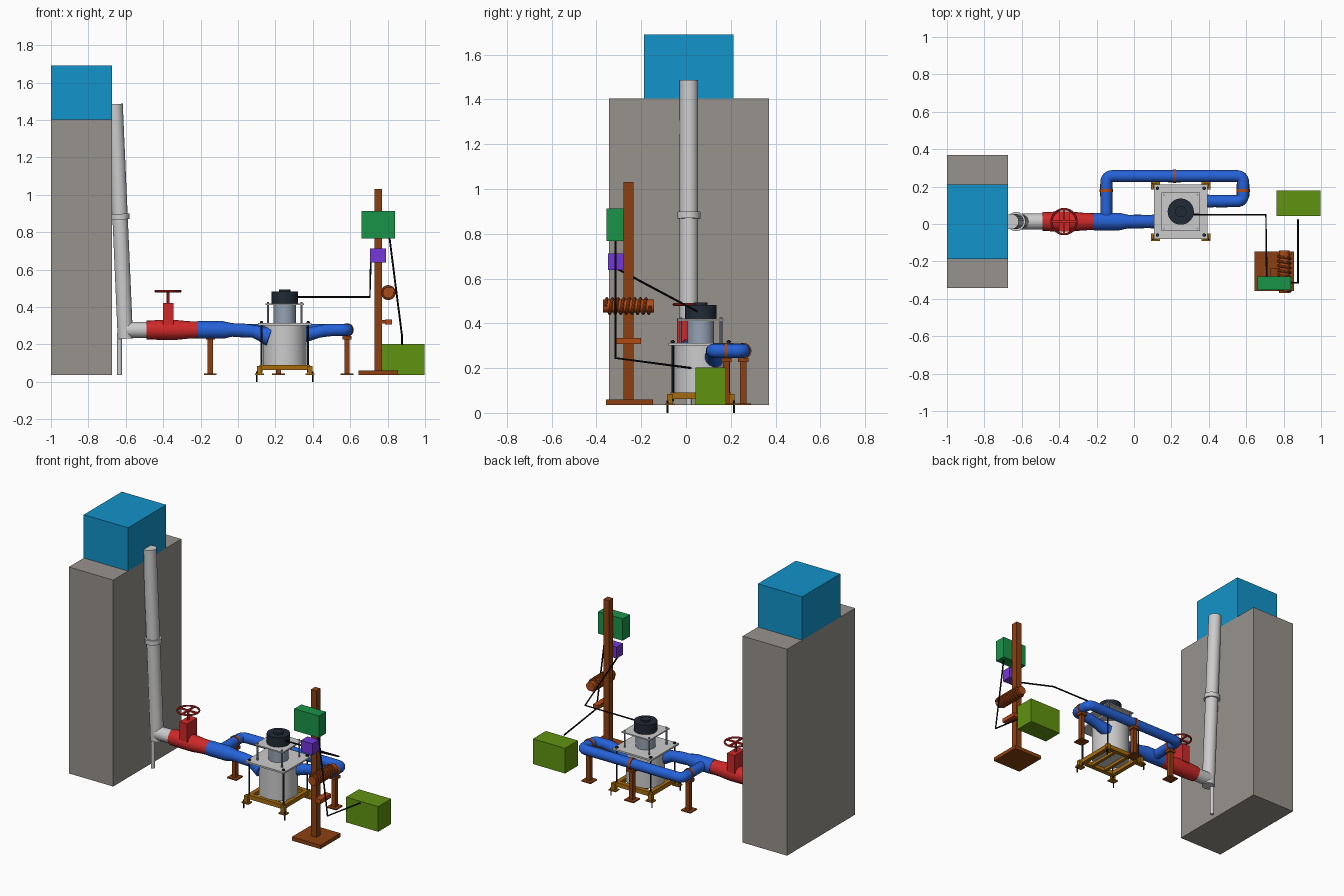
import bpy, math
from mathutils import Vector

if "Cube" in bpy.data.objects:
    bpy.data.objects.remove(bpy.data.objects["Cube"])

mats = {}
def mat(name, rgb):
    m = bpy.data.materials.new(name)
    m.diffuse_color = tuple((c / 255) ** 2.2 for c in rgb) + (1,)
    m.use_nodes = True
    m.node_tree.nodes["Principled BSDF"].inputs["Base Color"].default_value = m.diffuse_color
    mats[name] = m
for n, c in dict(stone=(150, 145, 139), water=(25, 146, 200), red=(205, 45, 45),
                 blue=(42, 98, 215), brown=(139, 66, 24), rust=(175, 76, 28),
                 gold=(165, 108, 22), dark=(38, 46, 56), black=(22, 22, 26),
                 green=(32, 146, 74), purple=(116, 58, 216), olive=(96, 146, 24),
                 pale=(214, 214, 214), neck=(148, 160, 178)).items():
    mat(n, c)

def finish(o, name, m):
    o.name = name
    if m:
        o.data.materials.clear()
        o.data.materials.append(mats[m])
    return o

def box(name, x, y, z, m=None):
    """Box from (min, max) ranges."""
    bpy.ops.mesh.primitive_cube_add(size=1, location=[sum(r) / 2 for r in (x, y, z)])
    o = bpy.context.object
    o.scale = [r[1] - r[0] for r in (x, y, z)]
    bpy.ops.object.transform_apply(location=False, rotation=False)
    return finish(o, name, m)

def rod(name, a, b, r, m=None, sides=32):
    """Cylinder between two points."""
    a, b = Vector(a), Vector(b)
    bpy.ops.mesh.primitive_cylinder_add(vertices=sides, radius=r, depth=(b - a).length,
                                        location=(a + b) / 2)
    o = bpy.context.object
    o.rotation_euler = (b - a).to_track_quat('Z', 'Y').to_euler()
    bpy.ops.object.shade_smooth_by_angle()
    return finish(o, name, m)

def fillet(pts, r, n=6):
    """Round the inner corners of a polyline."""
    pts = [Vector(p) for p in pts]
    out = [pts[0]]
    for p, c, q in zip(pts, pts[1:], pts[2:]):
        s, e = c + (p - c).normalized() * r, c + (q - c).normalized() * r
        for i in range(n + 1):
            t = i / n
            out.append(s * (1 - t) ** 2 + c * 2 * t * (1 - t) + e * t * t)
    return out + [pts[-1]]

def tube(name, pts, r, m=None, radii=None, res=6):
    """Swept round tube, optionally with a radius at each point."""
    cu = bpy.data.curves.new(name, 'CURVE')
    cu.dimensions = '3D'
    cu.bevel_depth, cu.bevel_resolution, cu.use_fill_caps = r, res, True
    sp = cu.splines.new('POLY')
    sp.points.add(len(pts) - 1)
    for i, p in enumerate(pts):
        sp.points[i].co = (*p, 1)
        sp.points[i].radius = radii[i] / r if radii else 1
    o = bpy.data.objects.new(name, cu)
    bpy.context.collection.objects.link(o)
    bpy.ops.object.select_all(action='DESELECT')
    o.select_set(True)
    bpy.context.view_layer.objects.active = o
    bpy.ops.object.convert(target='MESH')
    o = bpy.context.object
    bpy.ops.object.shade_smooth_by_angle()
    return finish(o, name, m)

# Tower and water tank
box("tower", (-1, -.675), (-.343, .37), (.035, 1.403), 'stone')
box("water_tank", (-1, -.675), (-.187, .212), (1.403, 1.69), 'water')

# Leaning downpipe, collar, prop and elbow into the valve
Y, Z = .013, .277
top, low = Vector((-.657, Y, 1.485)), Vector((-.602, Y, .23))
rod("downpipe", top, low, .041, 'pale')
rod("downpipe_collar", top.lerp(low, .468), top.lerp(low, .492), .051, 'pale')
rod("downpipe_prop", (-.633, Y, .035), (-.633, Y, .26), .013, 'pale', 16)
rod("inlet_pipe", (-.6, Y, Z), (-.48, Y, Z), .043, 'pale')

# Gate valve
tube("valve_body", [(x, Y, Z) for x in (-.49, -.42, -.33, -.27, -.21)], .05, 'red',
     [.05, .053, .053, .047, .045])
box("valve_bonnet", (-.402, -.345), (-.04, .066), (.3, .422), 'red')
rod("valve_stem", (-.374, Y, .42), (-.374, Y, .487), .007, 'red', 12)
bpy.ops.mesh.primitive_torus_add(location=(-.374, Y, .484), major_radius=.067,
                                 minor_radius=.006, major_segments=32, minor_segments=8)
bpy.ops.object.shade_smooth_by_angle()
finish(bpy.context.object, "valve_wheel", 'red')
box("wheel_spoke_a", (-.441, -.307), (Y - .005, Y + .005), (.479, .489), 'red')
box("wheel_spoke_b", (-.379, -.369), (Y - .067, Y + .067), (.479, .489), 'red')

# Blue feed pipe narrowing into the pump
tube("feed_pipe", [(-.215, Y, Z), (-.08, Y, Z), (-.03, Y, Z), (.03, Y, .274), (.08, Y, .27),
                   (.12, Y, .258), (.17, .008, .24)], .05, 'blue',
     [.047, .047, .036, .037, .034, .04, .05])

# Bypass loop and return into the far side of the pump
tube("bypass_pipe", fillet([(-.148, Y, Z), (-.148, .256, Z), (.583, .256, Z),
                            (.583, .122, Z), (.50, .122, Z)], .035), .032, 'blue')
tube("return_pipe", [(.51, .122, Z), (.47, .122, .275), (.43, .122, .267),
                     (.38, .122, .255), (.32, .122, .24)], .032, 'blue',
     [.032, .034, .032, .036, .044])

# Pipe supports: foot, post and clamp ring
for i, (x, y, ax) in enumerate([(-.148, .18, (0, 1, 0)), (.216, .256, (1, 0, 0)),
                                (.583, .18, (0, 1, 0))]):
    h = Vector(ax) * .008
    box(f"support_foot_{i}", (x - .034, x + .034), (y - .034, y + .034), (.035, .043), 'brown')
    box(f"support_post_{i}", (x - .014, x + .014), (y - .014, y + .014), (.04, .232), 'brown')
    box(f"support_saddle_{i}", (x - .024, x + .024), (y - .024, y + .024), (.227, .245), 'brown')
    c = Vector((x, y, Z))
    rod(f"support_clamp_{i}", c - h, c + h, .036, 'rust')

# Pump frame, corner feet, anchor bolts and tie rods
PX, PY = .25, .066
for i, s in enumerate((-1, 1)):
    box(f"frame_rail_x_{i}", (PX - .135, PX + .135),
        (PY + s * .122 - .014, PY + s * .122 + .014), (.062, .09), 'gold')
    box(f"frame_rail_y_{i}", (PX + s * .122 - .014, PX + s * .122 + .014),
        (PY - .135, PY + .135), (.062, .09), 'gold')
    box(f"frame_cross_{i}", (PX + s * .05 - .01, PX + s * .05 + .01),
        (PY - .12, PY + .12), (.066, .088), 'gold')
    for j, t in enumerate((-1, 1)):
        n = f"{i}{j}"
        x, y = PX + s * .135, PY + t * .138
        box("frame_leg_" + n, (x - .014, x + .014), (y - .012, y + .012), (.04, .085), 'gold')
        box("frame_foot_" + n, (x - .025, x + .025), (y - .02, y + .02), (.035, .043), 'gold')
        x, y = PX + s * .15, PY + t * .148
        rod("anchor_bolt_" + n, (x, y, 0), (x, y, .055), .004, 'black', 8)
        x, y = PX + s * .125, PY + t * .125
        rod("tie_rod_" + n, (x, y, .05), (x, y, .325), .005, 'dark', 10)
        rod("tie_nut_" + n, (x, y, .314), (x, y, .322), .01, 'dark', 6)
        x, y = PX + s * .09, PY + t * .09
        rod("upper_rod_" + n, (x, y, .31), (x, y, .427), .006, 'neck', 10)

# Pump body, cover plates, neck and generator head
rod("pump_body", (PX, PY, .085), (PX, PY, .31), .117, 'pale', 48)
box("lower_plate", (PX - .143, PX + .143), (PY - .145, PY + .145), (.302, .313), 'pale')
rod("pump_neck", (PX, PY, .31), (PX, PY, .415), .06, 'neck')
box("upper_plate", (PX - .103, PX + .103), (PY - .103, PY + .103), (.411, .419), 'pale')
rod("generator", (PX, PY, .419), (PX, PY, .482), .07, 'dark', 40)
rod("generator_cap", (PX, PY, .48), (PX, PY, .493), .03, 'dark', 24)

# Control post with boxes
box("post_base", (.645, .855), (-.357, -.147), (.035, .06), 'brown')
box("control_post", (.73, .77), (-.28, -.235), (.06, 1.03), 'brown')
box("control_box", (.66, .84), (-.354, -.28), (.767, .912), 'green')
box("junction_box", (.705, .79), (-.348, -.28), (.637, .712), 'purple')
box("terminal_block", (.785, .823), (-.31, -.2), (.307, .334), 'rust')
box("terminal_bracket", (.765, .79), (-.28, -.24), (.312, .33), 'brown')

# Heater coil: core wound with a helix
rod("coil_core", (.803, -.37, .477), (.803, -.143, .477), .029, 'rust')
N, turns = 160, 8
tube("coil_winding", [(.803 + .033 * math.cos(i / N * turns * math.tau),
                       -.36 + .2 * i / N,
                       .477 + .033 * math.sin(i / N * turns * math.tau))
                      for i in range(N + 1)], .007, 'rust', res=2)

# Battery and cables
box("battery", (.762, .998), (.043, .178), (.035, .202), 'olive')
tube("generator_cable", [(.27, .05, .453), (.705, .05, .453), (.71, -.31, .645)], .005, 'black', res=2)
tube("battery_cable", [(.81, -.315, .77), (.877, -.315, .245), (.877, .025, .2)], .005, 'black', res=2)
